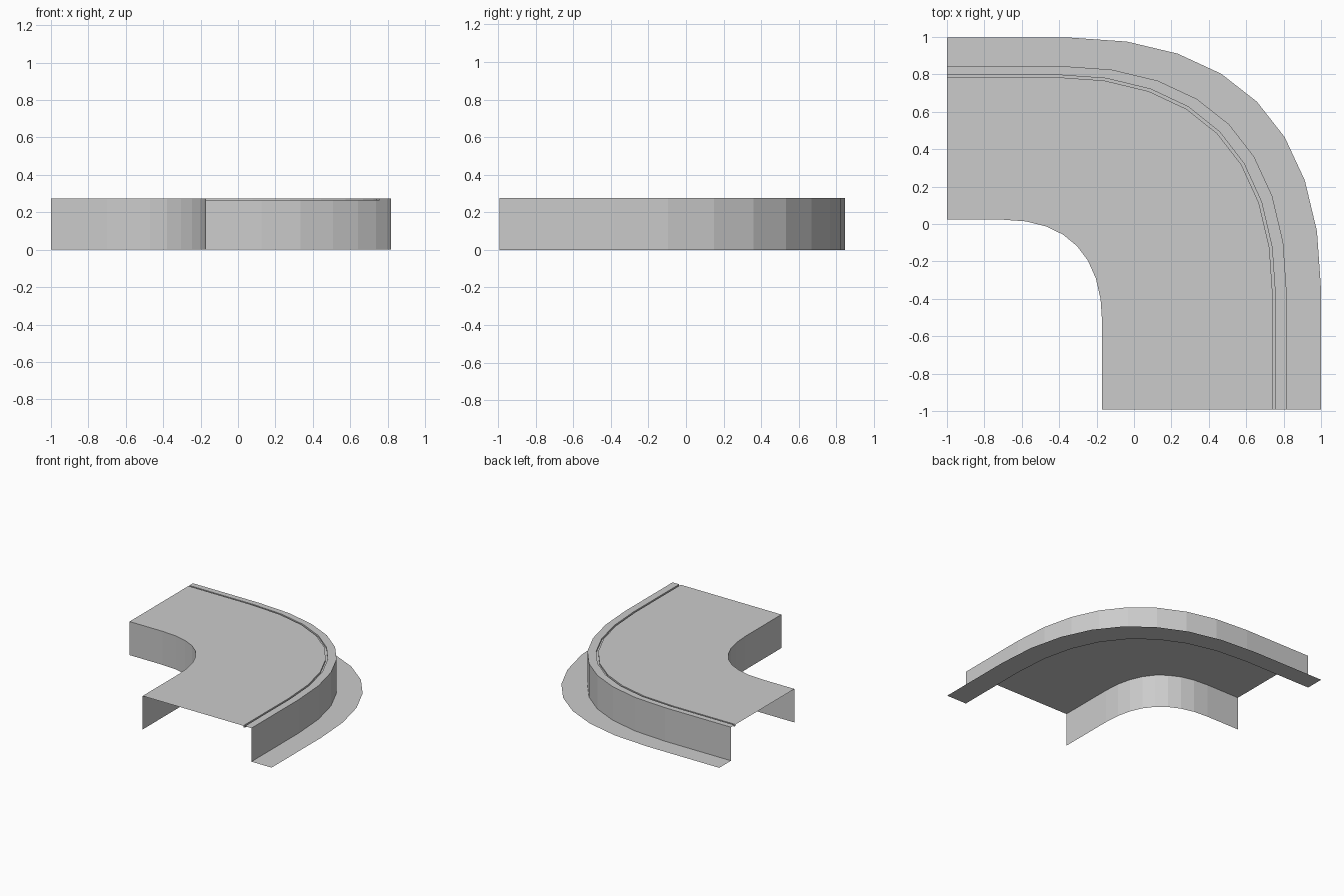
import bpy
from mathutils import Vector

cube = bpy.data.objects.get("Cube")
if cube:
    bpy.data.objects.remove(cube, do_unlink=True)

END_X, END_Y = -1.0, -0.993      # open ends of the bend
TOP, GROOVE = 0.275, 0.262       # deck height and groove floor
STEPS, PULL = 8, 0.655           # bend segments and curve handle ratio

concrete = bpy.data.materials.new("light_grey")
concrete.use_nodes = True
GREY = (0.6, 0.6, 0.6, 1)
concrete.diffuse_color = GREY
concrete.node_tree.nodes["Principled BSDF"].inputs["Base Color"].default_value = GREY


def bend(x_side, y_back, x_start, y_end):
    """Straight run, curved corner, straight run, from the left end to the front end."""
    p0, p3 = Vector((x_start, y_back)), Vector((x_side, y_end))
    corner = Vector((x_side, y_back))
    p1, p2 = p0.lerp(corner, PULL), p3.lerp(corner, PULL)
    path = [Vector((END_X, y_back))]
    for i in range(STEPS + 1):
        t = i / STEPS
        s = 1 - t
        path.append(p0 * s**3 + p1 * 3 * s * s * t + p2 * 3 * s * t * t + p3 * t**3)
    return path + [Vector((x_side, END_Y))]


def strip(name, *rails):
    """Flat-shaded sheet lofted across (path, height) rails."""
    verts = [(p.x, p.y, z) for path, z in rails for p in path]
    n = len(rails[0][0])
    faces = [(r * n + i, r * n + i + 1, (r + 1) * n + i + 1, (r + 1) * n + i)
             for r in range(len(rails) - 1) for i in range(n - 1)]
    mesh = bpy.data.meshes.new(name)
    mesh.from_pydata(verts, [], faces)
    mesh.materials.append(concrete)
    obj = bpy.data.objects.new(name, mesh)
    bpy.context.collection.objects.link(obj)


# Plan curves, from the inside of the bend outward
inner = bend(-0.17, 0.023, -0.70, -0.53)
groove_in = bend(0.743, 0.786, -0.43, -0.40)
groove_out = bend(0.757, 0.798, -0.42, -0.40)
kerb = bend(0.817, 0.845, -0.40, -0.38)
rim = bend(1.0, 0.997, -0.35, -0.35)

# Parts
strip("inner_wall", (inner, 0), (inner, TOP))
strip("deck", (inner, TOP), (groove_in, TOP))
strip("groove", (groove_in, TOP), (groove_in, GROOVE), (groove_out, GROOVE), (groove_out, TOP))
strip("kerb_top", (groove_out, TOP), (kerb, TOP))
strip("outer_wall", (kerb, TOP), (kerb, 0))
strip("ground_flange", (kerb, 0), (rim, 0))
